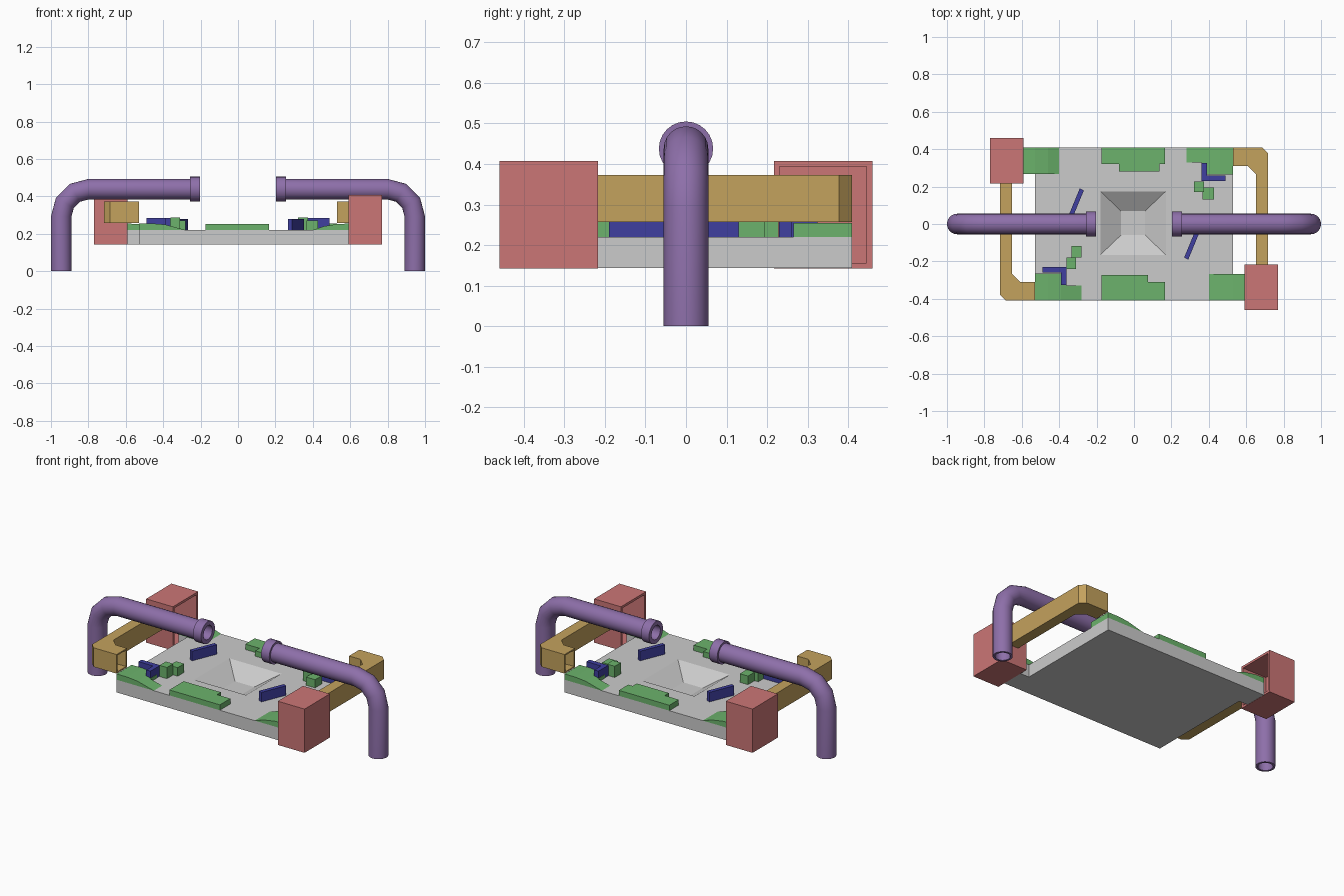
import bpy, bmesh, math
from mathutils import Vector

if "Cube" in bpy.data.objects:
    bpy.data.objects.remove(bpy.data.objects["Cube"])


def material(name, rgb):
    m = bpy.data.materials.new(name)
    m.diffuse_color = (*rgb, 1)
    m.use_nodes = True
    m.node_tree.nodes["Principled BSDF"].inputs["Base Color"].default_value = m.diffuse_color
    return m


RED = material("red", (0.60, 0.18, 0.18))
TAN = material("tan", (0.55, 0.36, 0.11))
GREEN = material("green", (0.15, 0.45, 0.15))
BLUE = material("blue", (0.05, 0.05, 0.35))
PURPLE = material("purple", (0.27, 0.16, 0.40))


def finish(name, bm, mat=None, twin=True, shell=0):
    """Turn a bmesh into an object, with an optional half-turned twin."""
    mesh = bpy.data.meshes.new(name)
    bm.to_mesh(mesh)
    bm.free()
    if mat:
        mesh.materials.append(mat)
    obs = []
    for i in range(2 if twin else 1):
        ob = bpy.data.objects.new(name + ("_twin" if i else ""), mesh)
        ob.rotation_euler.z = math.pi * i
        bpy.context.collection.objects.link(ob)
        if shell:
            mod = ob.modifiers.new("shell", "SOLIDIFY")
            mod.thickness, mod.offset = shell, -1
        obs.append(ob)
    return obs


def loft(rings, closed=False):
    """Skin a list of point rings, capping the ends or closing on itself."""
    bm = bmesh.new()
    vs = [[bm.verts.new(p) for p in r] for r in rings]
    n = len(vs[0])
    for a, b in zip(vs, vs[1:] + vs[:1] if closed else vs[1:]):
        for i in range(n):
            j = (i + 1) % n
            bm.faces.new((a[i], a[j], b[j], b[i]))
    if not closed:
        bm.faces.new(vs[0])
        bm.faces.new(vs[-1])
    bmesh.ops.recalc_face_normals(bm, faces=bm.faces)
    return bm


def plan(pts, z0, z1):
    return loft([[(x, y, z) for x, y in pts] for z in (z0, z1)])


def side(pts, y0, y1):
    return loft([[(x, y, z) for x, z in pts] for y in (y0, y1)])


def rect(x0, x1, y0, y1):
    return [(x0, y0), (x1, y0), (x1, y1), (x0, y1)]


def open_faces(bm, test):
    bmesh.ops.delete(bm, geom=[f for f in bm.faces if test(f.calc_center_median())],
                     context='FACES')
    return bm


# Floor slab with sunken pit, and tabs leading to the red boxes
Z = 0.22
levels = [(rect(-.53, .53, -.41, .41), .143), (rect(-.53, .53, -.41, .41), Z),
          (rect(-.18, .17, -.165, .175), Z), (rect(-.07, .06, -.06, .07), .15)]
finish("floor_slab", loft([[(x, y, z) for x, y in r] for r, z in levels]), twin=False)
finish("floor_tab", plan(rect(.53, .59, -.41, -.27), .143, Z))

# Red boxes, open on the inner side
box = open_faces(plan(rect(.59, .77, -.46, -.217), .142, .408), lambda c: c.x < .591)
finish("corner_box", box, RED, shell=.02)

# Tan square ducts with chamfered corner, open at both ends
duct = [(.53, .41), (.685, .41), (.717, .378), (.717, -.217),
        (.652, -.217), (.652, .265), (.607, .31), (.53, .31)]
duct = open_faces(plan(duct, .257, .373), lambda c: c.x < .531 or c.y < -.216)
finish("square_duct", duct, TAN, shell=.012)

# Green corner ramps
finish("corner_ramp", side([(-.53, Z), (-.28, Z), (-.39, .249), (-.46, .255), (-.53, .255)],
                           -.41, -.33), GREEN)
finish("corner_ledge", side([(-.53, Z), (-.36, Z), (-.36, .241), (-.39, .249), (-.46, .255),
                             (-.53, .255)], -.33, -.265), GREEN)
finish("box_ramp", side([(.40, Z), (.59, Z), (.59, .254), (.53, .252), (.46, .24)],
                        -.41, -.268), GREEN)

# Green edge platforms
finish("back_platform", plan([(-.175, .41), (-.175, .32), (-.08, .32), (-.08, .28), (.135, .28),
                              (.135, .32), (.165, .32), (.165, .41)], Z, .253), GREEN, False)
finish("front_platform", plan([(-.175, -.41), (.165, -.41), (.165, -.31), (.075, -.31),
                               (.075, -.272), (-.175, -.272)], Z, .253), GREEN, False)

# Small green crates
crates = [((.32, .373, .17, .228), .288), ((.367, .428, .13, .195), .27),
          ((-.36, -.31, -.24, -.18), .288), ((-.335, -.28, -.18, -.117), .272)]
for i, (r, top) in enumerate(crates):
    finish(f"crate_{i + 1}", plan(rect(*r), Z, top), GREEN, False)

# Blue L-shaped walls and slanted barriers
finish("corner_wall", plan([(.362, .23), (.488, .23), (.488, .26), (.39, .26), (.39, .325),
                            (.362, .325)], Z, .284), BLUE)
finish("slanted_wall", plan([(.268, -.18), (.29, -.19), (.352, -.04), (.33, -.03)],
                            Z, .278), BLUE)

# Purple overhead pipes: hollow, one bend, collar at the inner end
ARC = [math.radians(a) for a in (0, 30, 60, 90)]
R, CX, CZ = .145, .80, .293


def ring(x, z, a, r, n=24):
    across = Vector((math.cos(a), 0, math.sin(a)))
    return [Vector((x, 0, z)) + r * (math.cos(t) * across + math.sin(t) * Vector((0, 1, 0)))
            for t in (2 * math.pi * i / n for i in range(n))]


path = [(CX + R, 0, 0)] + [(CX + R * math.cos(a), CZ + R * math.sin(a), a) for a in ARC]
top, q = CZ + R, math.pi / 2
outer = [ring(*p, .055) for p in path]
collar = [ring(x, top, q, r) for x, r in
          ((.257, .055), (.257, .067), (.202, .067), (.202, .042))]
inner = [ring(*p, .042) for p in reversed(path)]
for ob in finish("overhead_pipe", loft(outer + collar + inner, closed=True), PURPLE):
    bpy.ops.object.select_all(action='DESELECT')
    ob.select_set(True)
    bpy.context.view_layer.objects.active = ob
    if ob.rotation_euler.z == 0:
        bpy.ops.object.shade_smooth_by_angle(angle=math.radians(35))
